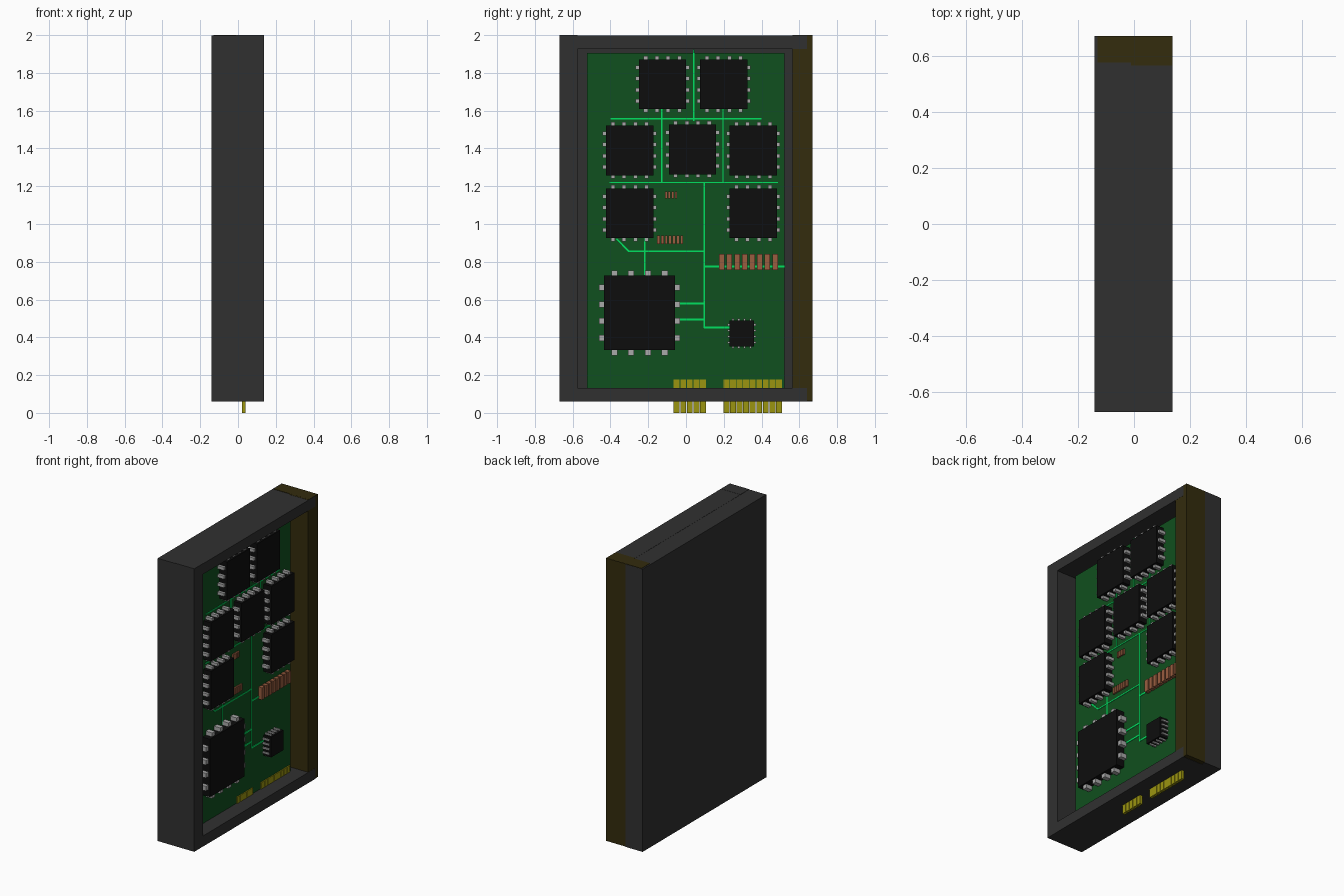
import bpy, bmesh
from mathutils import Matrix, Vector

if "Cube" in bpy.data.objects:
    bpy.data.objects.remove(bpy.data.objects["Cube"])


def material(name, rgb):
    m = bpy.data.materials.new(name)
    m.diffuse_color = (*rgb, 1)
    m.use_nodes = True
    m.node_tree.nodes["Principled BSDF"].inputs["Base Color"].default_value = m.diffuse_color
    return m


CASE = material("case_grey", (0.03, 0.03, 0.03))
STRIP = material("strip_olive", (0.033, 0.025, 0.004))
BOARD = material("board_green", (0.005, 0.08, 0.013))
TRACE = material("trace_green", (0.0, 0.75, 0.12))
CHIP = material("chip_black", (0.004, 0.004, 0.004))
PIN = material("pin_silver", (0.4, 0.4, 0.4))
GOLD = material("contact_gold", (0.33, 0.30, 0.005))
COPPER = material("copper", (0.32, 0.11, 0.05))


def boxes(name, mat, items):
    """One object made of boxes, each (x0, x1, y0, y1, z0, z1)."""
    bm = bmesh.new()
    for x0, x1, y0, y1, z0, z1 in items:
        mtx = (Matrix.Translation(((x0 + x1) / 2, (y0 + y1) / 2, (z0 + z1) / 2))
               @ Matrix.Diagonal((x1 - x0, y1 - y0, z1 - z0, 1)))
        bmesh.ops.create_cube(bm, size=1, matrix=mtx)
    me = bpy.data.meshes.new(name)
    bm.to_mesh(me)
    bm.free()
    me.materials.append(mat)
    ob = bpy.data.objects.new(name, me)
    bpy.context.collection.objects.link(ob)
    return ob


# Case: closed back and a rim open towards +x
BACK, FRONT = -0.01, 0.137
boxes("case_back", CASE, [(-0.14, BACK, -0.67, 0.67, 0.06, 1.998)])
boxes("case_side", CASE, [(BACK, FRONT, -0.67, -0.575, 0.06, 2.0)])
boxes("case_top", CASE, [(BACK, FRONT + 0.001, -0.575, 0.64, 1.927, 1.999)])
boxes("case_bottom", CASE, [(BACK, FRONT + 0.001, -0.575, 0.64, 0.06, 0.133)])
boxes("side_strip", STRIP, [(BACK, FRONT, 0.565, 0.67, 0.062, 2.0)])
boxes("strip_cap", STRIP, [(-0.13, FRONT, 0.575, 0.669, 1.99, 2.0005)])

# Circuit board and edge contacts
PCB = 0.033
boxes("circuit_board", BOARD, [(0.02, PCB, -0.525, 0.522, 0.1, 1.905)])
PITCH = 0.0348
for name, start, count in (("contacts_short", -0.065, 5), ("contacts_long", 0.198, 9)):
    boxes(name, GOLD, [(0.02, 0.04, start + i * PITCH, start + i * PITCH + 0.031, 0, 0.177)
                       for i in range(count)])


# Chips with four pins per side
def chip(name, y, z, s):
    hy, hz = 0.187 * s, 0.198 * s
    boxes(name, CHIP, [(PCB, 0.091, y - hy, y + hy, z - hz, z + hz)])
    w, out = 0.016 * s, 0.027 * s
    pins = []
    for i in range(4):
        d = (i - 1.5) * 0.089 * s
        for k in (-1, 1):
            a, b = sorted((k * (hy - 0.005), k * (hy + out)))
            pins.append((PCB, 0.08, y + a, y + b, z + d - w, z + d + w))
            a, b = sorted((k * (hz - 0.005), k * (hz + out)))
            pins.append((PCB, 0.08, y + d - w, y + d + w, z + a, z + b))
    boxes(name + "_pins", PIN, pins)


chip("processor", -0.246, 0.53, 1.0)
chip("controller_chip", 0.295, 0.42, 0.35)
for i, (y, z) in enumerate([(-0.124, 1.74), (0.2, 1.74), (-0.298, 1.39), (0.034, 1.395),
                            (0.356, 1.39), (-0.298, 1.057), (0.356, 1.057)]):
    chip(f"memory_chip_{i + 1}", y, z, 0.667)

# Rows of copper capacitors: start, pitch, width, count, z range, front
for name, y, p, w, n, z0, z1, x1 in (
        ("capacitors_large", 0.175, 0.0403, 0.029, 8, 0.757, 0.84, 0.06),
        ("capacitors_medium", -0.153, 0.0205, 0.015, 7, 0.893, 0.938, 0.045),
        ("capacitors_small", -0.112, 0.0175, 0.013, 4, 1.135, 1.173, 0.045)):
    boxes(name, COPPER, [(PCB, x1, y + i * p, y + i * p + w, z0, z1) for i in range(n)])

# Copper traces: y0, z0, y1, z1, width
T0, T1 = PCB - 0.002, PCB + 0.003
routes = [
    (0.04, 1.545, 0.04, 1.925, 0.008), (-0.4, 1.557, 0.4, 1.557, 0.006),
    (-0.128, 1.22, -0.128, 1.61, 0.008), (0.195, 1.22, 0.195, 1.61, 0.006),
    (-0.405, 1.22, 0.488, 1.22, 0.006), (0.097, 0.45, 0.097, 1.22, 0.008),
    (-0.303, 0.856, 0.1, 0.856, 0.008), (-0.218, 0.73, -0.218, 0.925, 0.008),
    (0.094, 0.774, 0.524, 0.774, 0.011), (-0.045, 0.58, 0.1, 0.58, 0.011),
    (-0.045, 0.495, 0.1, 0.495, 0.011), (0.094, 0.453, 0.23, 0.453, 0.011)]
boxes("traces", TRACE, [
    (T0, T1, a - w / 2, c + w / 2, b, d) if a == c else (T0, T1, a, c, b - w / 2, d + w / 2)
    for a, b, c, d, w in routes])
diagonal = boxes("diagonal_trace", TRACE, [(T0, T1, -0.048, 0.048, -0.004, 0.004)])
diagonal.location = Vector((0, -0.335, 0.888))
diagonal.rotation_euler.x = -0.79
